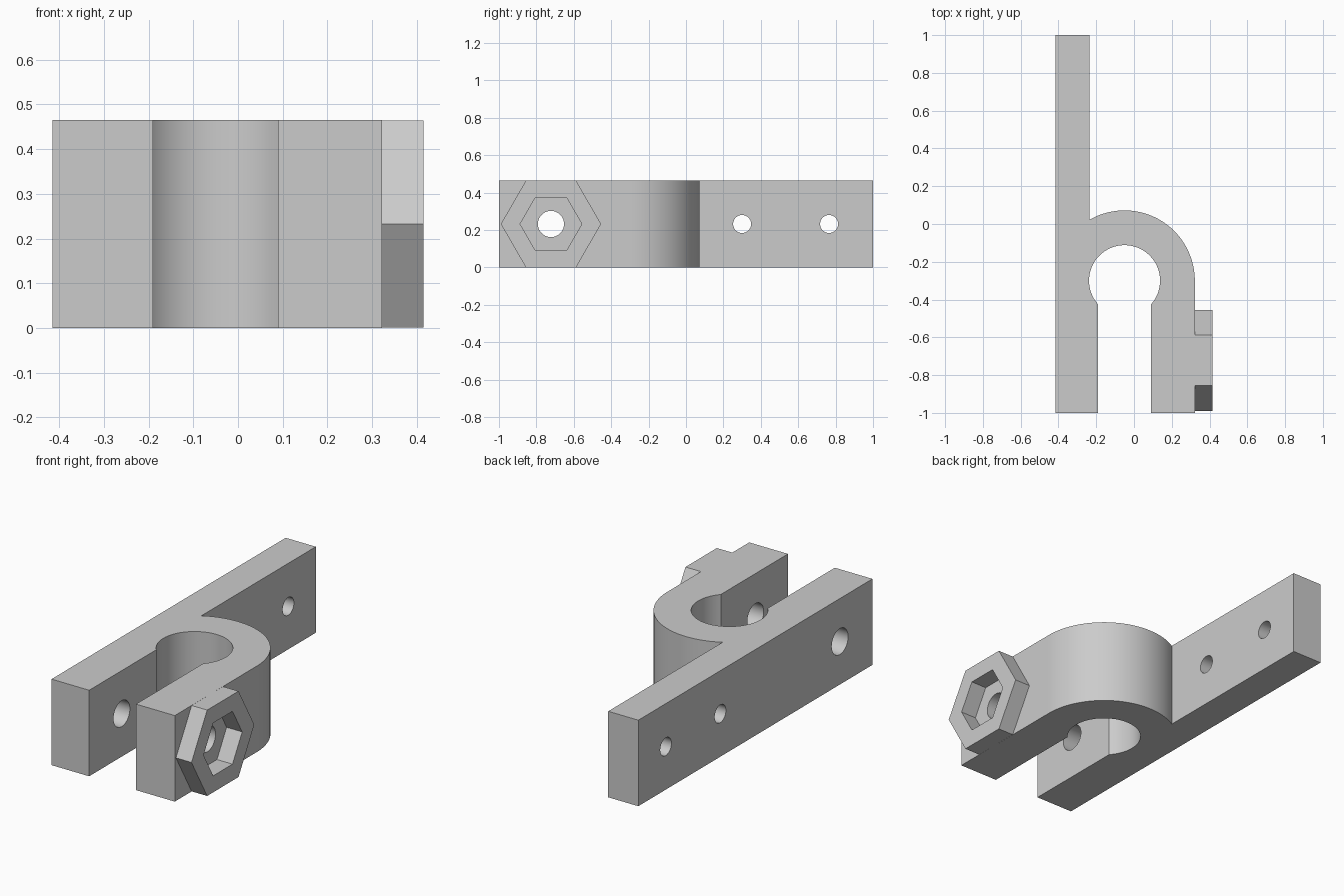
import bpy, bmesh, math
from mathutils import Vector

cube = bpy.data.objects.get("Cube")
if cube:
    bpy.data.objects.remove(cube, do_unlink=True)

HEIGHT = 0.465
MID = HEIGHT / 2
RING = Vector((-0.05, -0.3))      # ring centre in plan
R_OUT, R_BORE, SLOT = 0.372, 0.188, 0.14
BAR_L, BAR_R = -0.415, -0.235     # faces of the long bar
WALL = RING.x + R_OUT             # outer face of the clamp jaw
BOLT_Y = -0.722

grey = bpy.data.materials.new("plain grey")
grey.use_nodes = True
colour = (0.6, 0.6, 0.6, 1)
grey.diffuse_color = colour
grey.node_tree.nodes["Principled BSDF"].inputs["Base Color"].default_value = colour


def make_object(name, bm):
    bmesh.ops.recalc_face_normals(bm, faces=bm.faces)
    mesh = bpy.data.meshes.new(name)
    bm.to_mesh(mesh)
    bm.free()
    mesh.materials.append(grey)
    obj = bpy.data.objects.new(name, mesh)
    bpy.context.collection.objects.link(obj)
    return obj


def arc(radius, start, end, steps):
    """Plan points on a circle about the ring centre."""
    return [RING + radius * Vector((math.cos(a), math.sin(a)))
            for a in (start + (end - start) * i / steps for i in range(steps + 1))]


def side_polygon(bm, x, y, radius, sides):
    """Vertices of a polygon that faces along x."""
    turn = 2 * math.pi / sides
    return [bm.verts.new((x, y + radius * math.cos(i * turn), MID + radius * math.sin(i * turn)))
            for i in range(sides)]


def bridge(bm, a, b):
    for i in range(len(a)):
        j = (i + 1) % len(a)
        bm.faces.new((a[i], a[j], b[j], b[i]))


# Clamp body: bar, ring and jaw in one plan profile
mouth = math.acos(SLOT / R_BORE)
bar_meet = math.acos((BAR_R - RING.x) / R_OUT)
profile = [(BAR_L, -1), (RING.x - SLOT, -1)]
profile += arc(R_BORE, math.pi + mouth, -mouth, 64)
profile += [(RING.x + SLOT, -1), (WALL, -1)]
profile += arc(R_OUT, 0, bar_meet, 48)
profile += [(BAR_R, 1), (BAR_L, 1)]
bm = bmesh.new()
base = bm.faces.new([bm.verts.new((p[0], p[1], 0)) for p in profile])
top = bmesh.ops.extrude_face_region(bm, geom=[base])["geom"]
bmesh.ops.translate(bm, vec=(0, 0, HEIGHT), verts=[v for v in top if isinstance(v, bmesh.types.BMVert)])
body = make_object("clamp_body", bm)

# Drilled holes: bolt hole through both jaws, two mounting holes in the bar
bm = bmesh.new()
for y, radius in ((BOLT_Y, 0.07), (0.3, 0.048), (0.765, 0.048)):
    a = side_polygon(bm, -1, y, radius, 48)
    b = side_polygon(bm, 1, y, radius, 48)
    bridge(bm, a, b)
    bm.faces.new(a)
    bm.faces.new(b)
drill = make_object("hole_cutter", bm)
drill.hide_render = True
cut = body.modifiers.new("holes", 'BOOLEAN')
cut.operation = 'DIFFERENCE'
cut.solver = 'EXACT'
cut.object = drill
bpy.context.view_layer.objects.active = body
bpy.ops.object.modifier_apply(modifier=cut.name)
bpy.data.objects.remove(drill, do_unlink=True)

# Hexagonal nut holder on the outer face of the jaw
bm = bmesh.new()
loops = [side_polygon(bm, x, BOLT_Y, r, 6)
         for x, r in ((WALL, 0.268), (0.415, 0.268), (0.415, 0.165), (WALL, 0.165))]
for i in range(4):
    bridge(bm, loops[i], loops[(i + 1) % 4])
make_object("nut_holder", bm)

# Smooth the curved walls, keep the corners sharp
bpy.ops.object.select_all(action='DESELECT')
body.select_set(True)
bpy.context.view_layer.objects.active = body
bpy.ops.object.shade_smooth_by_angle(angle=math.radians(30))
